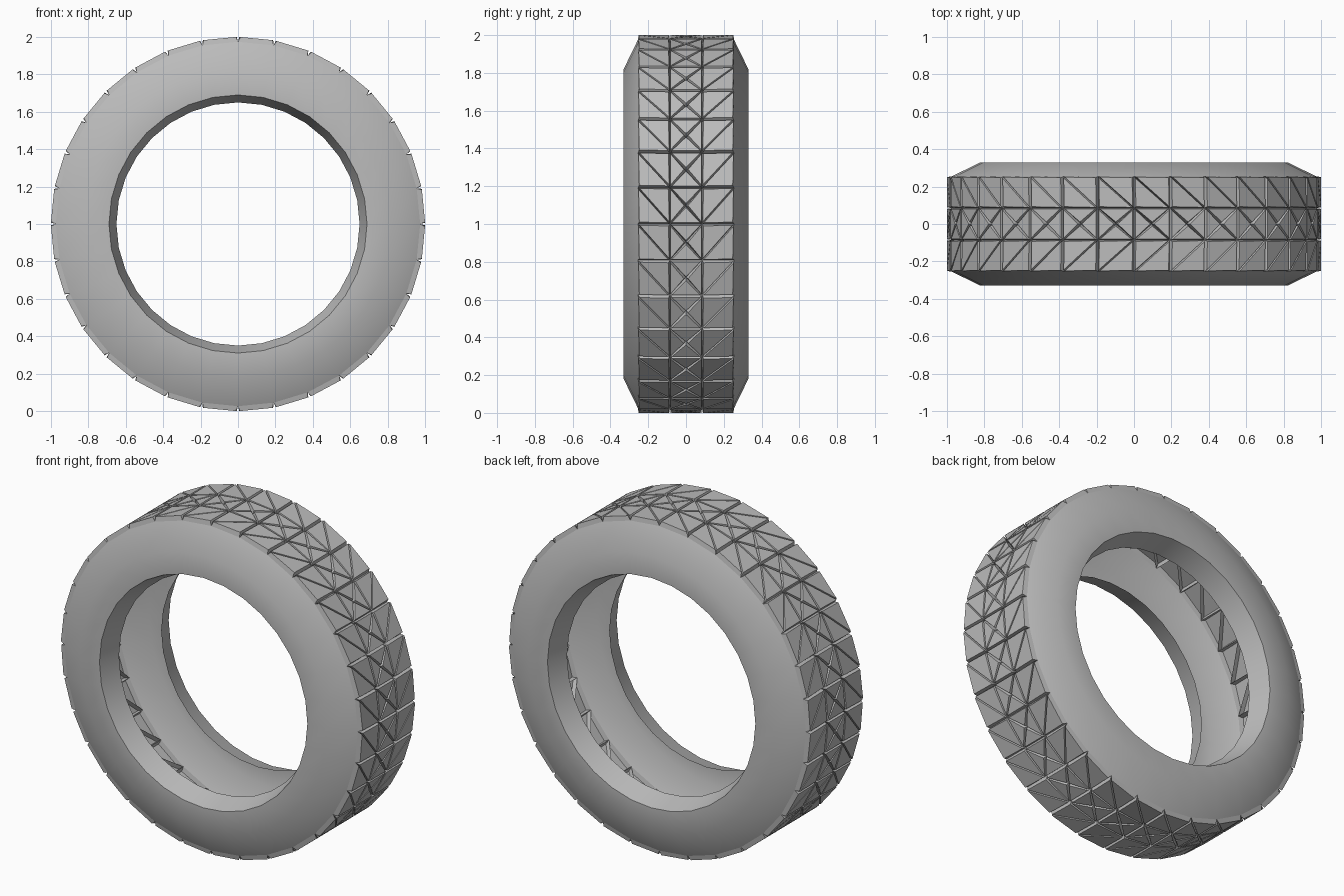
import bpy, bmesh, math
from mathutils import Vector

cube = bpy.data.objects.get("Cube")
if cube:
    bpy.data.objects.remove(cube)

SEGMENTS = 32
STEP = math.tau / SEGMENTS
TREAD_R = 0.974
SHOULDER_Y, GROOVE_Y = 0.255, 0.085
CENTRE = Vector((0, 0, 1))

rubber = bpy.data.materials.new("grey_rubber")
rubber.use_nodes = True
colour = (0.5, 0.5, 0.5, 1)
rubber.diffuse_color = colour
rubber.node_tree.nodes["Principled BSDF"].inputs["Base Color"].default_value = colour


def on_ring(angle, y, r):
    """Point on the wheel, angle measured clockwise from the top."""
    return Vector((math.sin(angle) * r, y, 1 + math.cos(angle) * r))


def finish(bm, name, smooth):
    mesh = bpy.data.meshes.new(name)
    bm.to_mesh(mesh)
    bm.free()
    obj = bpy.data.objects.new(name, mesh)
    bpy.context.collection.objects.link(obj)
    mesh.materials.append(rubber)
    if smooth:
        bpy.ops.object.select_all(action="DESELECT")
        obj.select_set(True)
        bpy.context.view_layer.objects.active = obj
        bpy.ops.object.shade_smooth_by_angle(angle=math.radians(35))
    return obj


# Tread: flat cells split into triangles, each raised into a bevelled block
bm = bmesh.new()
for i in range(SEGMENTS):
    a, b = i * STEP, (i + 1) * STEP
    triangles = []
    # Shoulder rows, split by a diagonal to form chevrons
    for side in (-1, 1):
        outer_a, outer_b = (on_ring(t, side * SHOULDER_Y, TREAD_R) for t in (a, b))
        inner_a, inner_b = (on_ring(t, side * GROOVE_Y, TREAD_R) for t in (a, b))
        triangles += [(outer_a, inner_a, inner_b), (outer_a, inner_b, outer_b)]
    # Middle row, split by a cross
    corners = [on_ring(t, y, TREAD_R) for t, y in
               ((a, -GROOVE_Y), (a, GROOVE_Y), (b, GROOVE_Y), (b, -GROOVE_Y))]
    middle = sum(corners, Vector()) / 4
    triangles += [(corners[k], corners[(k + 1) % 4], middle) for k in range(4)]
    for points in triangles:
        bm.faces.new([bm.verts.new(p) for p in points])

bm.normal_update()
for face in bm.faces:
    outward = face.calc_center_median() - CENTRE
    outward.y = 0
    if face.normal.dot(outward) < 0:
        face.normal_flip()
bm.normal_update()
bmesh.ops.inset_individual(bm, faces=bm.faces[:], thickness=0.011, depth=0.027)
bmesh.ops.remove_doubles(bm, verts=bm.verts[:], dist=0.0005)
finish(bm, "tread", False)

# Sidewalls: (half width, radius) from the shoulder to the inner lip
profile = [(SHOULDER_Y, TREAD_R), (0.33, 0.82), (0.328, 0.69), (0.2, 0.65)]
for side, name in ((-1, "front_sidewall"), (1, "back_sidewall")):
    bm = bmesh.new()
    rings = [[bm.verts.new(on_ring(i * STEP, side * y, r)) for i in range(SEGMENTS)]
             for y, r in profile]
    for ring, following in zip(rings, rings[1:]):
        for i in range(SEGMENTS):
            j = (i + 1) % SEGMENTS
            quad = [ring[i], ring[j], following[j], following[i]]
            bm.faces.new(quad if side < 0 else quad[::-1])
    bm.normal_update()
    # Turn the shell so its outside faces away from the wheel's middle plane
    if sum(f.normal.y for f in bm.faces) * side < 0:
        bmesh.ops.reverse_faces(bm, faces=bm.faces[:])
    finish(bm, name, True)
